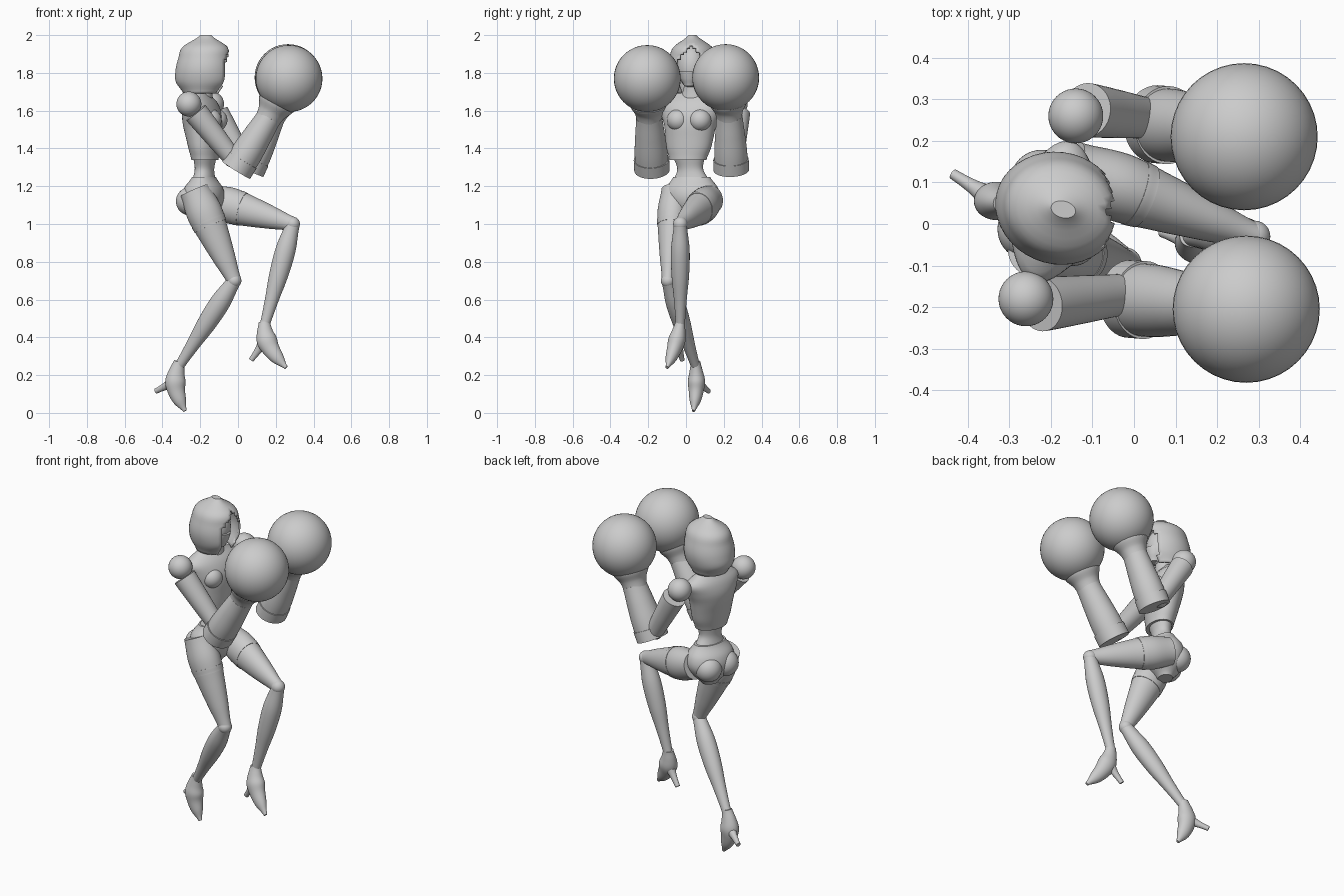
import bpy, bmesh
from math import atan2, cos, sin, pi, radians
from mathutils import Vector

default_cube = bpy.data.objects.get("Cube")
if default_cube:
    bpy.data.objects.remove(default_cube, do_unlink=True)

GREY = (.6, .6, .6, 1)
grey = bpy.data.materials.new("plain grey")
grey.use_nodes = True
grey.diffuse_color = GREY
grey.node_tree.nodes["Principled BSDF"].inputs["Base Color"].default_value = GREY

UP = Vector((0, 0, 1))
SIDEWAYS = Vector((0, 1, 0))
TWISTED = Vector((.26, .97, 0)).normalized()    # sideways axis of the turned torso
TWISTED_FRONT = TWISTED.cross(UP)


def finish(obj):
    """Give the part its colour and smooth shading with sharp rims."""
    obj.data.materials.append(grey)
    bpy.ops.object.select_all(action="DESELECT")
    obj.select_set(True)
    bpy.context.view_layer.objects.active = obj
    bpy.ops.object.shade_smooth_by_angle(angle=radians(40))
    return obj


def ball(name, centre, radius, stretch=(1, 1, 1)):
    bpy.ops.mesh.primitive_uv_sphere_add(segments=40, ring_count=24, radius=radius, location=centre)
    obj = bpy.context.object
    obj.name = name
    obj.scale = stretch
    return finish(obj)


def blend(values, t):
    """Smooth Catmull-Rom value at t along evenly spaced values."""
    last = len(values) - 1
    i = min(int(t * last), last - 1)
    f = t * last - i
    before, start = values[max(i - 1, 0)], values[i]
    end, after = values[i + 1], values[min(i + 2, last)]
    enter, leave = (end - before) / 2, (after - start) / 2
    rise = end - start
    return start + f * (enter + f * (3 * rise - 2 * enter - leave + f * (enter + leave - 2 * rise)))


def loft(name, start, end, depths, widths, side=SIDEWAYS, level=False, bow=Vector(), keep=None):
    """Skin elliptical rings from start to end; level rings stay horizontal."""
    steps, sides = 24, 40
    bm = bmesh.new()
    rings = []
    for step in range(steps + 1):
        t = step / steps
        centre = start.lerp(end, t) + bow * sin(pi * t)
        along = UP if level else (end - start + bow * pi * cos(pi * t)).normalized()
        across = (side - along * side.dot(along)).normalized()
        front = across.cross(along)
        depth, width = blend(depths, t), blend(widths, t)
        angles = [2 * pi * k / sides for k in range(sides)]
        rings.append([bm.verts.new(centre + front * depth * cos(a) + across * width * sin(a))
                      for a in angles])
    for low, high in zip(rings, rings[1:]):
        for k in range(sides):
            bm.faces.new((low[k - 1], low[k], high[k], high[k - 1]))
    bm.faces.new(rings[-1])
    if keep:
        unwanted = [f for f in bm.faces if not keep(f.calc_center_median())]
        bmesh.ops.delete(bm, geom=unwanted, context="FACES")
    else:
        bm.faces.new(rings[0])
    bmesh.ops.recalc_face_normals(bm, faces=bm.faces)
    mesh = bpy.data.meshes.new(name)
    bm.to_mesh(mesh)
    bm.free()
    obj = bpy.data.objects.new(name, mesh)
    bpy.context.collection.objects.link(obj)
    return finish(obj)


def limb(name, start, end, radii, flat=1, bow=Vector()):
    return loft(name, start, end, radii, [r * flat for r in radii], bow=bow)


def column(name, start, end, depths, widths, keep=None):
    return loft(name, Vector(start), Vector(end), depths, widths, TWISTED, True, keep=keep)


# Hood with a pointed opening for the face
def outside_opening(point):
    angle = abs(atan2(point.y - .025, point.x + .17))
    return angle > .72 * min(1, max(0, (1.955 - point.z) / .11))


hood = column("hood", (-.19, .04, 1.69), (-.17, .035, 2),
              (.1, .145, .15, .14, .12, .03), (.1, .125, .135, .125, .1, .02), outside_opening)
shell = hood.modifiers.new("thickness", "SOLIDIFY")
shell.thickness = .012
shell.offset = -1

# Head, mask and neck
ball("head", (-.165, .03, 1.83), .08, (1, .95, 1.4))
column("face_mask", (-.135, .02, 1.73), (-.135, .02, 1.81), (.035, .05, .06), (.03, .05, .06))
column("neck", (-.19, .035, 1.64), (-.175, .035, 1.78), (.055, .045, .04), (.075, .05, .04))

# Torso
column("chest", (-.175, .01, 1.34), (-.2, .035, 1.7),
       (.07, .08, .09, .1, .1, .08, .04), (.1, .12, .13, .14, .16, .17, .08))
column("waist", (-.175, .015, 1.36), (-.18, .03, 1.22), (.06, .05, .06), (.085, .07, .1))
column("pelvis", (-.18, .03, 1.25), (-.19, .04, 1.01),
       (.06, .1, .11, .09, .04), (.1, .14, .145, .11, .05))
for tag, offset in (("near", -.06), ("far", .06)):
    spine = Vector((-.18, .03, 0)) + TWISTED * offset
    ball(tag + "_bust", spine + TWISTED_FRONT * .05 + UP * 1.55, .06)
    ball(tag + "_buttock", spine - TWISTED_FRONT * .06 + UP * 1.12, .075)

# Arms: shoulder ball, flared sleeve, hemmed gauntlet and round glove
ARMS = {
    "near": ((-.26, -.18, 1.635), (-.03, -.17, 1.35), (-.01, -.18, 1.285),
             (.165, -.195, 1.565), (.27, -.205, 1.77)),
    "far": ((-.14, .26, 1.635), (.03, .255, 1.34), (.055, .24, 1.285),
            (.185, .23, 1.57), (.265, .21, 1.775)),
}
for tag, joints in ARMS.items():
    shoulder, elbow, cuff, wrist, fist = map(Vector, joints)
    ball(tag + "_shoulder", shoulder, .066)
    outward = SIDEWAYS * (.015 if tag == "far" else -.015)
    limb(tag + "_sleeve", shoulder.lerp(elbow, .16) + outward, elbow, (.065, .058, .05))
    ball(tag + "_elbow", elbow, .05)
    limb(tag + "_gauntlet", cuff, wrist, (.083, .083, .075, .066), 1.05)
    limb(tag + "_gauntlet_hem", cuff, cuff.lerp(wrist, .2), (.087, .087), 1.08)
    limb(tag + "_glove_collar", cuff.lerp(wrist, .93), wrist.lerp(fist, .35), (.066, .075, .1))
    ball(tag + "_glove", fist, .177)

# Legs: tapered thigh with a band, calf, and a high-heeled shoe
LEGS = {
    "standing": ((-.23, -.06, 1.18), (-.02, -.095, .7), (-.31, .05, .25),
                 (-.28, .04, .01), (-.435, .12, .115)),
    "raised": ((-.15, .13, 1.13), (.29, -.03, 1), (.14, -.03, .46),
               (.255, -.1, .24), (.07, -.02, .28)),
}
for tag, joints in LEGS.items():
    hip, knee, ankle, toe, heel = map(Vector, joints)
    limb(tag + "_thigh", hip, knee, (.08, .095, .08, .06, .038), .87)
    limb(tag + "_thigh_band", hip.lerp(knee, .34), hip.lerp(knee, .4), (.094, .09), .87)
    ball(tag + "_knee", knee, .038)
    limb(tag + "_shin", knee, ankle, (.037, .053, .05, .036, .026), .93)
    arch = Vector((-.035, .01, 0))
    limb(tag + "_shoe", ankle + UP * .02, toe, (.03, .042, .054, .046, .034, .01), .85, arch)
    limb(tag + "_shoe_heel", ankle.lerp(toe, .35) + arch, heel, (.035, .02, .014), .9)
